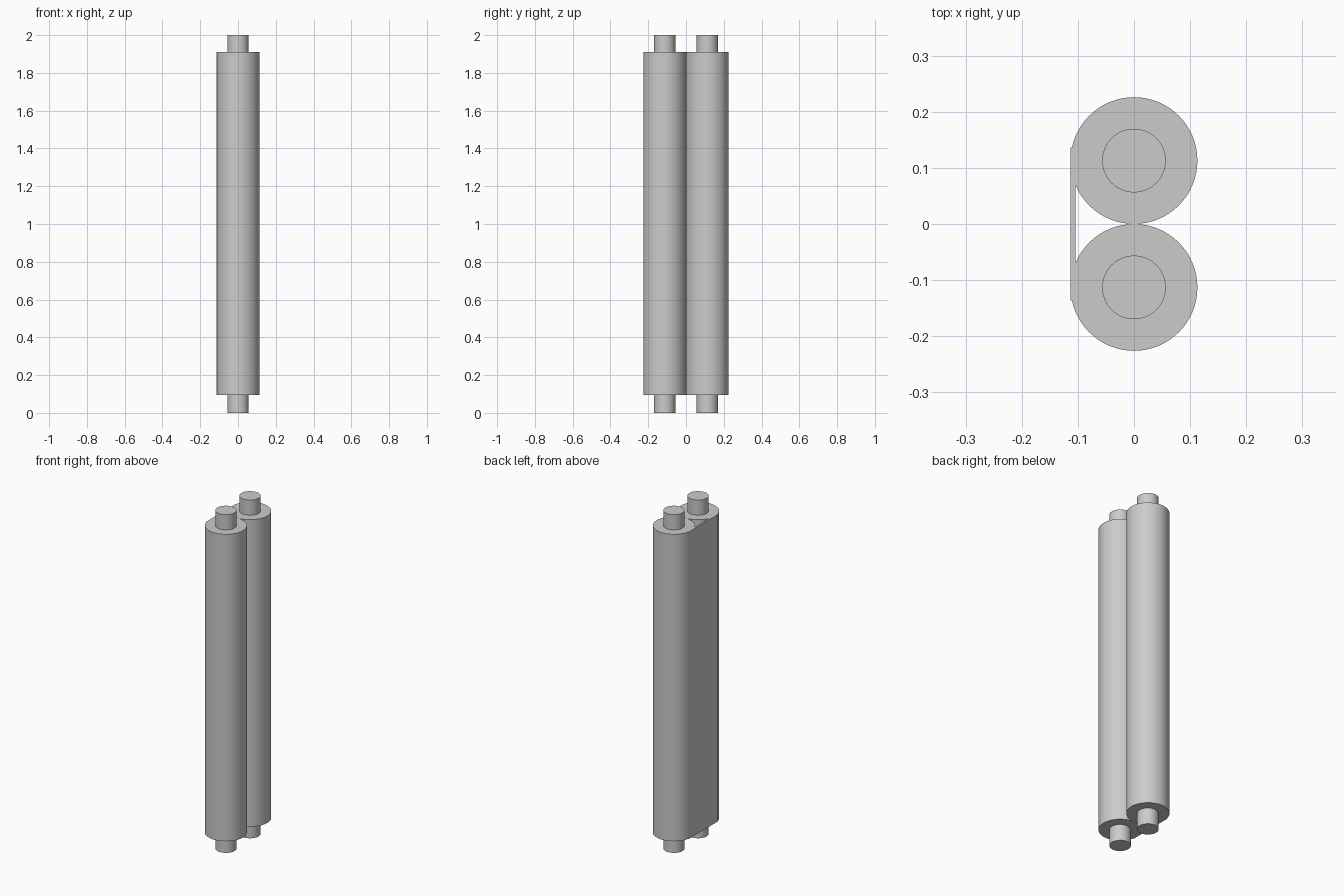
import bpy

if "Cube" in bpy.data.objects:
    bpy.data.objects.remove(bpy.data.objects["Cube"])

ROLL_R, ROD_R = 0.113, 0.0567
Z0, Z1 = 0.095, 1.91
ROLL_Y = 0.113


def cylinder(name, radius, y, z0, z1):
    bpy.ops.mesh.primitive_cylinder_add(vertices=64, radius=radius, depth=z1 - z0,
                                        location=(0, y, (z0 + z1) / 2))
    ob = bpy.context.object
    ob.name = name
    bpy.ops.object.shade_smooth_by_angle()
    return ob


# Two rolled halves, each wound on a rod that sticks out at both ends
for side, label in ((-1, "front"), (1, "back")):
    cylinder(label + "_paper_roll", ROLL_R, side * ROLL_Y, Z0, Z1)
    cylinder(label + "_rod", ROD_R, side * ROLL_Y, 0, 2)

# Flat strip of paper joining the rolls on the left side
bpy.ops.mesh.primitive_cube_add(size=1, location=(-0.1087, 0, (Z0 + Z1) / 2))
sheet = bpy.context.object
sheet.name = "paper_sheet"
sheet.dimensions = (0.0096, 0.273, Z1 - Z0)
bpy.ops.object.transform_apply(location=False, rotation=False, scale=True)
